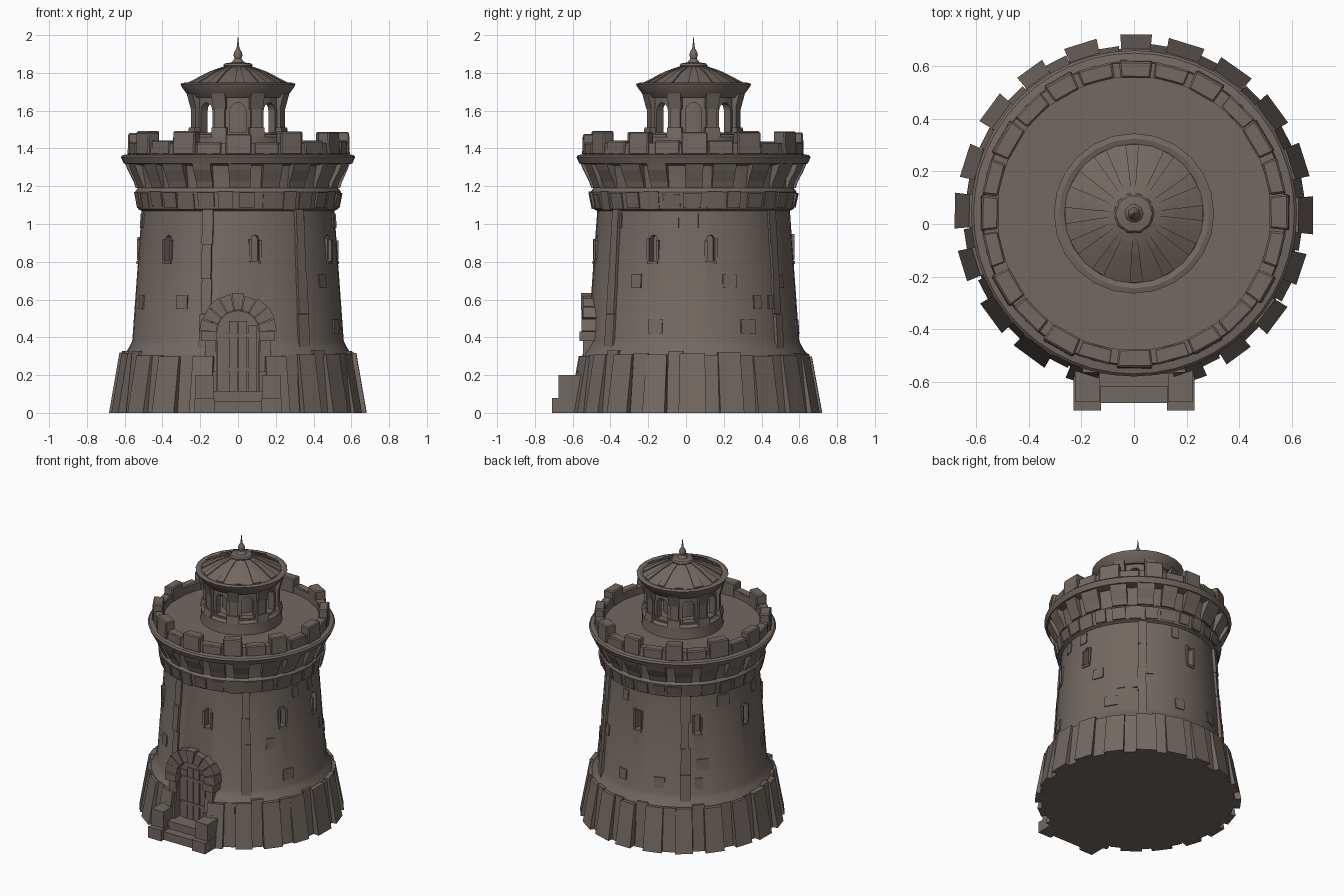
import bpy, bmesh, random
from math import radians, cos, sin, pi
from mathutils import Matrix, Vector

random.seed(4)
if "Cube" in bpy.data.objects:
    bpy.data.objects.remove(bpy.data.objects["Cube"])

stone = bpy.data.materials.new("grey brown stone")
stone.use_nodes = True
COLOR = (0.17, 0.14, 0.12, 1)
stone.diffuse_color = COLOR
bsdf = next(n for n in stone.node_tree.nodes if n.type == 'BSDF_PRINCIPLED')
bsdf.inputs["Base Color"].default_value = COLOR
bsdf.inputs["Roughness"].default_value = 0.9

CENTRE_Y = 0.04
FRONT = -90


def frame(az):
    """Local x points outward from the tower axis, local y runs along the wall."""
    return Matrix.Translation((0, CENTRE_Y, 0)) @ Matrix.Rotation(radians(az), 4, 'Z')


def jit(amount):
    return random.uniform(-amount, amount)


def finish(name, bm, smooth=None):
    bmesh.ops.recalc_face_normals(bm, faces=bm.faces)
    mesh = bpy.data.meshes.new(name)
    bm.to_mesh(mesh)
    bm.free()
    obj = bpy.data.objects.new(name, mesh)
    bpy.context.collection.objects.link(obj)
    mesh.materials.append(stone)
    if smooth:
        bpy.ops.object.select_all(action='DESELECT')
        obj.select_set(True)
        bpy.context.view_layer.objects.active = obj
        bpy.ops.object.shade_smooth_by_angle(angle=radians(smooth))
    return obj


def loft(bm, rings):
    """Close a prism between two matching outlines."""
    a, b = [[bm.verts.new(p) for p in ring] for ring in rings]
    bm.faces.new(a)
    bm.faces.new(b[::-1])
    for i in range(len(a)):
        j = (i + 1) % len(a)
        bm.faces.new((a[i], b[i], b[j], a[j]))


def wedge(bm, az, half, section):
    """Block with a radius/height section, spanning an arc about the axis."""
    loft(bm, [[frame(az + s * half) @ Vector((r / cos(radians(half)), 0, z))
               for r, z in section] for s in (-1, 1)])


def block(bm, az, half, r0, r1, z0, z1, lean=0.0):
    wedge(bm, az, half, [(r0, z0), (r1, z0), (r1 + lean, z1), (r0, z1)])


def box(bm, az, x, y, z):
    m = frame(az)
    loft(bm, [[m @ Vector(p) for p in ((x[0], t, z[0]), (x[1], t, z[0]),
                                      (x[1], t, z[1]), (x[0], t, z[1]))] for t in y])


def arch(bm, az, x, half, z0, spring, steps=8):
    outline = [(-half, z0), (half, z0)]
    outline += [(half * cos(pi * i / steps), spring + half * sin(pi * i / steps))
                for i in range(steps + 1)]
    m = frame(az)
    loft(bm, [[m @ Vector((r, y, z)) for y, z in outline] for r in x])


def lathe(name, profile, sides, closed=False, smooth=None):
    bm = bmesh.new()
    vs = [bm.verts.new((r, 0, z)) for r, z in profile]
    es = [bm.edges.new(p) for p in zip(vs, vs[1:])]
    if closed:
        es.append(bm.edges.new((vs[-1], vs[0])))
    bmesh.ops.spin(bm, geom=vs + es, axis=(0, 0, 1), cent=(0, 0, 0),
                   angle=2 * pi, steps=sides, use_merge=False)
    bmesh.ops.remove_doubles(bm, verts=bm.verts, dist=0.0002)
    bm.transform(frame(0))
    return finish(name, bm, smooth)


def cut(obj, bm):
    cutter = finish("cutter", bm)
    cutter.hide_render = True
    mod = obj.modifiers.new("openings", 'BOOLEAN')
    mod.operation, mod.object, mod.solver = 'DIFFERENCE', cutter, 'EXACT'
    bpy.context.view_layer.objects.active = obj
    bpy.ops.object.modifier_apply(modifier=mod.name)
    bpy.data.objects.remove(cutter)


def wall_radius(z):
    return 0.56 - 0.05 * (z - 0.38) / 0.69


# Tower body with door recess and window slots
tower = lathe("tower_body", [
    (0, 0), (0.63, 0), (0.6, 0.31), (0.575, 0.35), (0.56, 0.38), (0.51, 1.07),
    (0.53, 1.08), (0.545, 1.17), (0.53, 1.19), (0.53, 1.21), (0.55, 1.31),
    (0.605, 1.32), (0.62, 1.355), (0.61, 1.365), (0.58, 1.37), (0.575, 1.43),
    (0.52, 1.43), (0.52, 1.38), (0, 1.38)], 48, smooth=25)
WINDOWS = (-80, -24, 10, 91, 136, 177, 225)
bm = bmesh.new()
arch(bm, FRONT, (0.535, 0.8), 0.115, 0.11, 0.43)
for az in WINDOWS:
    arch(bm, az, (0.47, 0.7), 0.022, 0.8, 0.92, 4)
cut(tower, bm)

# Window surrounds
bm = bmesh.new()
for az in WINDOWS:
    for side in (-1, 1):
        box(bm, az, (0.5, 0.534), sorted((side * 0.02, side * 0.034)), (0.81, 0.93 + jit(0.02)))
    box(bm, az, (0.5, 0.537), (-0.03, 0.03), (0.787, 0.803))
finish("window_surrounds", bm)

# Plinth of alternating proud and recessed leaning stones
bm = bmesh.new()
for i in range(20):
    az = i * 18
    if az != 270:
        block(bm, az + jit(1), 5.4 + jit(0.8), 0.5, 0.677 + jit(0.006), 0,
              0.31 + jit(0.012), -0.055)
    if az not in (252, 270):
        block(bm, az + 9, 3.8, 0.5, 0.645 + jit(0.008), 0, 0.315 + jit(0.015), -0.035)
finish("plinth_stones", bm)

# Vertical pilaster strips
bm = bmesh.new()
for az in (53, 127, -52, -108):
    for k in range(4):
        z0 = 0.34 + k * 0.185
        r = wall_radius(z0) + 0.014 + jit(0.005)
        block(bm, az + jit(0.4), 3.2 + jit(0.5), 0.47, r, z0, z0 + 0.183, -0.013)
finish("pilaster_strips", bm)

# Slightly raised wall stones, kept clear of the door and windows
bm = bmesh.new()
for i in range(24):
    az, z0 = i * 50 + jit(12), random.choice((0.42, 0.55, 0.66, 0.98))
    if abs((az - FRONT + 180) % 360 - 180) > 24:
        block(bm, az, 4 + jit(1.5), 0.48, wall_radius(z0) + 0.006, z0, z0 + 0.075, -0.0055)
finish("wall_stones", bm)

# Stone band and flaring corbels under the ledge
bm = bmesh.new()
for i in range(30):
    block(bm, i * 12 + jit(1), 4.6 + jit(0.8), 0.48, 0.536 + jit(0.005),
          1.085 + jit(0.01), 1.165 + jit(0.008), 0.016)
finish("band_stones", bm)
bm = bmesh.new()
for i in range(20):
    top = 0.598 + jit(0.006)
    wedge(bm, i * 18 + jit(1.5), 5.5 + jit(0.8), [
        (0.5, 1.19), (0.54, 1.19), (0.552, 1.225), (top - 0.015, 1.285), (top, 1.325), (0.5, 1.325)])
finish("corbels", bm)

# Battlements
bm = bmesh.new()
for i in range(24):
    if i % 2:
        block(bm, i * 15 + 15 + jit(1), 6.3 + jit(0.8), 0.515, 0.588 + jit(0.006),
              1.365, 1.485 + jit(0.008), -0.004)
    else:
        block(bm, i * 15 + 15 + jit(1), 6.8, 0.518, 0.579, 1.365, 1.436 + jit(0.008))
battlements = finish("battlements", bm)
mod = battlements.modifiers.new("worn_edges", 'BEVEL')
mod.width, mod.segments = 0.007, 1

# Door panel with planks and straps
bm = bmesh.new()
arch(bm, FRONT, (0.5, 0.548), 0.112, 0.1, 0.43)
for i in range(4):
    y = -0.075 + i * 0.05
    box(bm, FRONT, (0.53, 0.556 + jit(0.002)), (y - 0.022, y + 0.022), (0.11, 0.5 - abs(y) * 0.5))
for z in (0.22, 0.4):
    box(bm, FRONT, (0.53, 0.562), (-0.095, 0.095), (z, z + 0.02))
finish("door", bm)

# Door surround: jamb stones, capitals and arch stones
bm = bmesh.new()
for side in (-1, 1):
    for lo, hi, z0, z1, r in ((0.115, 0.185, 0.1, 0.22, 0.61), (0.12, 0.175, 0.22, 0.38, 0.585),
                              (0.11, 0.195, 0.38, 0.43, 0.605)):
        box(bm, FRONT, (0.48, r), sorted((side * lo, side * hi)), (z0, z1))
m = frame(FRONT)
for i in range(9):
    a0, a1 = pi * i / 9 + 0.015, pi * (i + 1) / 9 - 0.015
    outer, depth = 0.2 + jit(0.008), 0.59 + jit(0.006)
    ring = [(0.115, a0), (outer, a0), (outer, a1), (0.115, a1)]
    loft(bm, [[m @ Vector((x, r * cos(a), 0.43 + r * sin(a))) for r, a in ring]
              for x in (0.46, depth)])
finish("door_surround", bm)

# Entrance steps between stepped side blocks
bm = bmesh.new()
box(bm, FRONT, (0.5, 0.72), (-0.14, 0.14), (0, 0.06))
box(bm, FRONT, (0.5, 0.66), (-0.13, 0.13), (0, 0.115))
for side in (-1, 1):
    box(bm, FRONT, (0.5, 0.75), sorted((side * 0.125, side * 0.23)), (0, 0.08))
    box(bm, FRONT, (0.5, 0.715), sorted((side * 0.13, side * 0.225)), (0, 0.2))
finish("entrance_steps", bm)

# Lantern with eight arched openings around a core
lathe("lantern_base", [(0, 1.36), (0.275, 1.36), (0.27, 1.39), (0.268, 1.46),
                       (0.25, 1.475), (0, 1.475)], 32, smooth=30)
lathe("lantern_core", [(0, 1.46), (0.13, 1.46), (0.13, 1.72), (0, 1.72)], 16, smooth=30)
wall = lathe("lantern_wall", [(0.19, 1.46), (0.238, 1.46), (0.238, 1.7), (0.19, 1.7)], 32, closed=True)
bm = bmesh.new()
for i in range(8):
    arch(bm, i * 45, (0.15, 0.35), 0.042, 1.485, 1.6)
cut(wall, bm)
bm = bmesh.new()
for i in range(8):
    az = i * 45 + 22.5
    block(bm, az, 6.5, 0.2, 0.256, 1.46, 1.66)
    block(bm, az, 9, 0.2, 0.272, 1.46, 1.51, -0.008)
    block(bm, az, 8, 0.2, 0.256, 1.61, 1.69, 0.022)
finish("lantern_columns", bm)

# Lantern roof, ribs and finial
lathe("lantern_roof", [(0, 1.67), (0.255, 1.67), (0.272, 1.69), (0.298, 1.725), (0.305, 1.742),
                       (0.285, 1.748), (0.265, 1.742), (0.15, 1.802), (0.055, 1.837), (0, 1.837)],
      24, smooth=25)
bm = bmesh.new()
for i in range(12):
    wedge(bm, i * 30 + jit(2), 6.5 + jit(1.5), [(0.26, 1.73), (0.262, 1.75), (0.15, 1.808),
                                                (0.05, 1.843), (0.05, 1.82)])
finish("roof_ribs", bm)
lathe("finial", [(0, 1.82), (0.07, 1.825), (0.078, 1.84), (0.07, 1.85), (0.035, 1.855),
                 (0.018, 1.875), (0.024, 1.895), (0.02, 1.91), (0.008, 1.93),
                 (0.004, 1.96), (0, 2.0)], 10, smooth=40)
